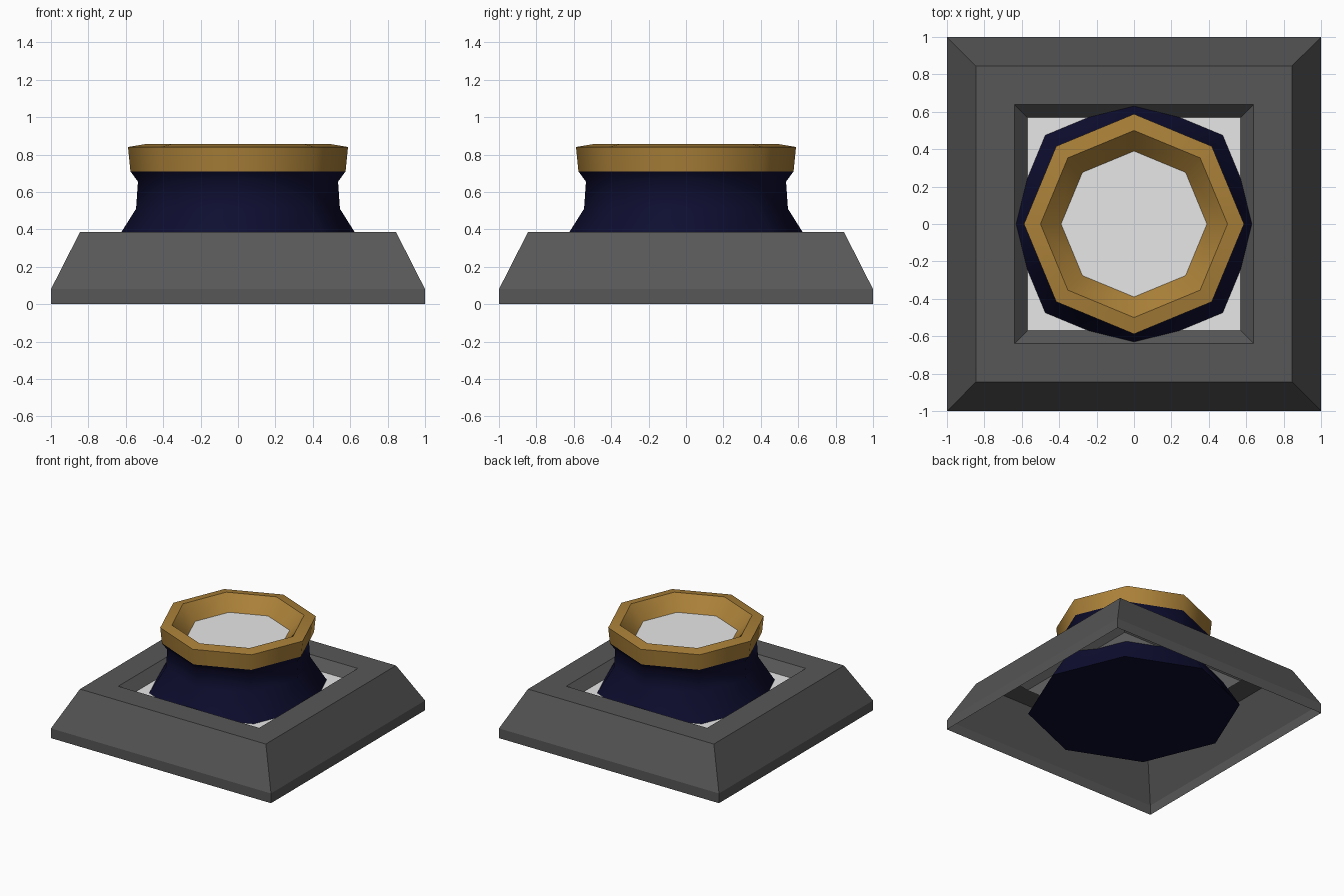
import bpy, bmesh, math

if "Cube" in bpy.data.objects:
    bpy.data.objects.remove(bpy.data.objects["Cube"])


def material(name, rgb):
    m = bpy.data.materials.new(name)
    m.diffuse_color = (*rgb, 1)
    m.use_nodes = True
    m.node_tree.nodes["Principled BSDF"].inputs["Base Color"].default_value = m.diffuse_color
    return m


STONE = material("dark_grey", (0.095, 0.095, 0.095))
NAVY = material("navy", (0.0042, 0.0042, 0.03))
GOLD = material("gold", (0.40, 0.216, 0.04))
PALE = material("pale_grey", (0.80, 0.80, 0.80))


def lathe(name, profile, sides, mat, turn=0.0, scale=1.0, cap=False, smooth=False):
    """Ring the (radius, z) profile around z, ordered bottom-outside to top-inside."""
    bm = bmesh.new()
    rings = []
    for r, z in profile:
        angles = [turn + 2 * math.pi * i / sides for i in range(sides)]
        rings.append([bm.verts.new((r * scale * math.cos(a), r * scale * math.sin(a), z))
                      for a in angles])
    for low, high in zip(rings, rings[1:]):
        for i in range(sides):
            j = (i + 1) % sides
            bm.faces.new((low[i], low[j], high[j], high[i]))
    if cap:
        bm.faces.new(rings[0][::-1] if len(rings) > 1 else rings[0])
    mesh = bpy.data.meshes.new(name)
    bm.to_mesh(mesh)
    bm.free()
    mesh.materials.append(mat)
    ob = bpy.data.objects.new(name, mesh)
    bpy.context.collection.objects.link(ob)
    if smooth:
        bpy.ops.object.select_all(action='DESELECT')
        ob.select_set(True)
        bpy.context.view_layer.objects.active = ob
        bpy.ops.object.shade_smooth_by_angle(angle=math.radians(50))
    return ob


square = dict(sides=4, turn=math.pi / 4, scale=math.sqrt(2))

# Square base shell, open underneath, with a recessed lip
lathe("base", [(1.0, 0), (1.0, 0.08), (0.845, 0.385), (0.64, 0.385), (0.57, 0.31)],
      mat=STONE, **square)

# Pale plate in the bottom of the recess
lathe("recess_plate", [(0.57, 0.31)], mat=PALE, cap=True, **square)

# Flared octagonal neck, closed at the bottom
lathe("neck", [(0.80, 0.105), (0.545, 0.51), (0.535, 0.655), (0.575, 0.71)],
      8, NAVY, cap=True, smooth=True)

# Gold collar with a funnel-shaped inside
lathe("collar", [(0.575, 0.71), (0.588, 0.84), (0.50, 0.855), (0.39, 0.74)],
      8, GOLD, smooth=True)

# Pale floor inside the collar
lathe("collar_floor", [(0.39, 0.74)], 8, PALE, cap=True)
